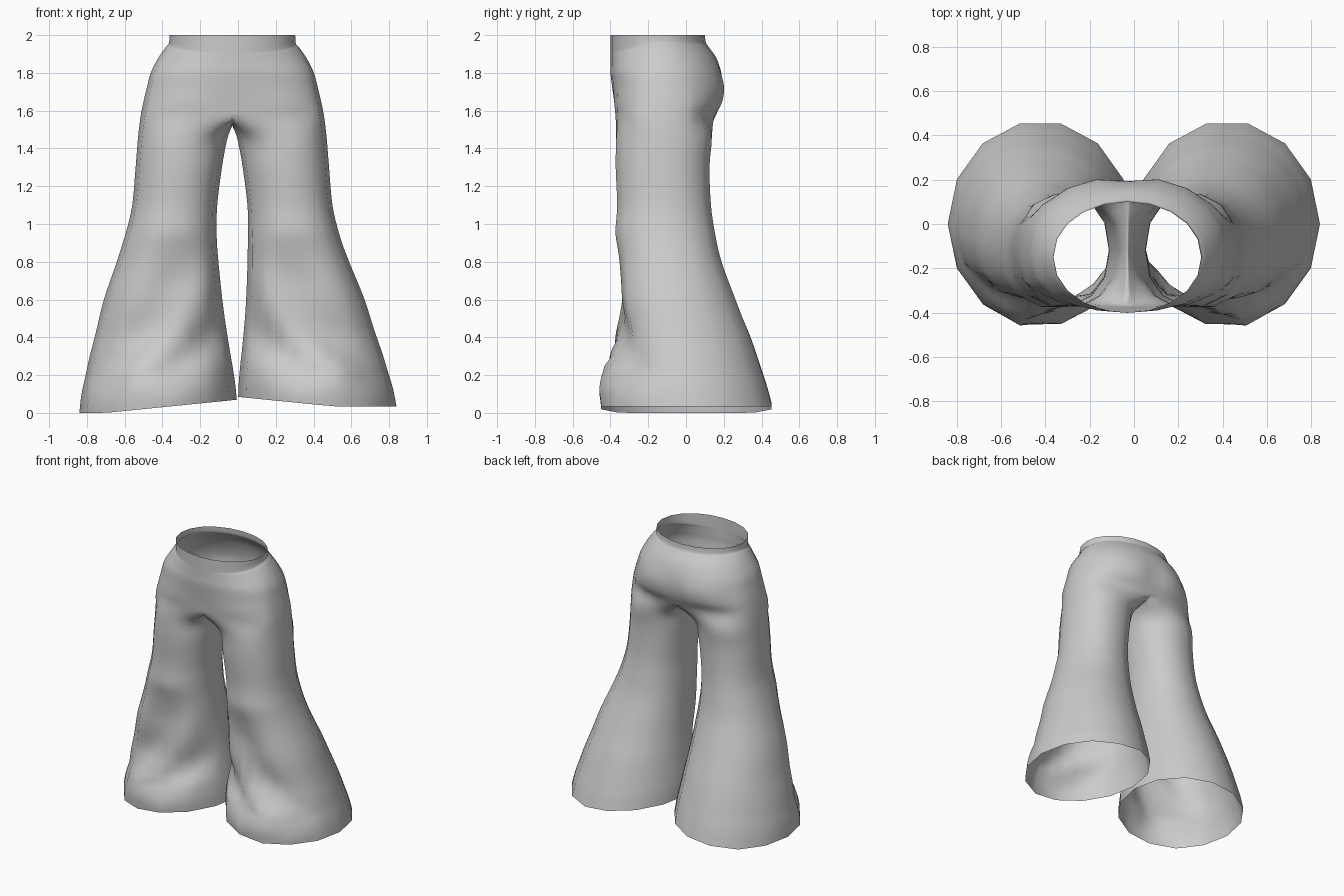
import bpy, bmesh, math
from mathutils import Vector

cube = bpy.data.objects.get("Cube")
if cube:
    bpy.data.objects.remove(cube)

OUTER, INNER, STEPS = 20, 8, 4
RING = OUTER + INNER

# Leg sections: height, inner x, outer x, front y, back y
LEG = [(0.0, .004, .84, -.46, .465), (.1, .01, .825, -.465, .44),
       (.2, .02, .80, -.44, .41), (.3, .032, .775, -.395, .38),
       (.42, .045, .74, -.365, .34), (.6, .063, .69, -.37, .27),
       (.8, .077, .615, -.37, .195), (.95, .083, .565, -.38, .16),
       (1.1, .08, .53, -.37, .138), (1.3, .055, .512, -.378, .13),
       (1.45, .027, .50, -.375, .142)]
# Hip sections: height, half width, front y, back y
HIP = [(1.56, .487, -.367, .15), (1.64, .472, -.378, .18), (1.72, .453, -.39, .19),
       (1.8, .432, -.40, .185), (1.88, .393, -.40, .16), (1.94, .353, -.40, .118),
       (1.96, .336, -.40, .105), (2.0, .333, -.40, .10)]


def power(v, e):
    return math.copysign(abs(v) ** e, v)


def gauss(v, width):
    return math.exp(-(v / width) ** 2)


def clamp(v):
    return max(0.0, min(1.0, v))


def section_y(s, e, z, yf, yb):
    """Front and back depth measured from the widest line of the section."""
    mid = -.12 * clamp(z) - .03 * clamp((z - 1.6) / .4)
    return mid + power(s, e) * (yb - mid if s > 0 else mid - yf)


def leg_ring(z, xin, xout, yf, yb):
    e = 1 - .1 * clamp(z)
    points = []
    for j in range(RING):
        a = math.tau * (j - OUTER / 2) / RING
        x = (xin + xout) / 2 + (xout - xin) / 2 * power(math.cos(a), e)
        points.append(Vector((x, section_y(math.sin(a), e, z, yf, yb), z)))
    return points


def hip_ring(z, w, yf, yb):
    points = []
    rise = clamp((z - 1.56) / .36)
    for j in range(OUTER + 1):
        a = math.pi * (j / OUTER - .5)
        x = w * math.cos(a) if 0 < j < OUTER else 0.0
        if a > 0:  # two rounded back halves
            y = section_y(math.sin(a), .62 + .33 * rise, z, yf, yb)
            y += .028 * gauss(x - .19, .13) * gauss(z - 1.7, .12)
        else:  # thighs carry on up the front
            y = section_y(math.sin(a), .5 + .45 * rise, z, yf, yb)
            y -= .02 * gauss(x - .26, .15) * gauss(z - 1.58, .13)
        # the waistband seam dips at the front
        dip = clamp((z - 1.8) / .12) * clamp((2 - z) / .035)
        points.append(Vector((x, y, z - .045 * dip * clamp((-.12 - y) / .28))))
    return points


def spline(points, i, t):
    a, b = points[max(i - 1, 0)], points[i]
    c, d = points[i + 1], points[min(i + 2, len(points) - 1)]
    return .5 * (2 * b + (c - a) * t + (2 * a - 5 * b + 4 * c - d) * t * t
                 + (3 * b - a - 3 * c + d) * t ** 3)


def drape(p, side):
    """Diagonal front fold, uneven hem and slight lean of the lower legs."""
    x, y, z = p
    if z < .95 and y < 0:
        ridge = .11 + .42 * clamp((.85 - z) / .65) ** 2
        window = clamp((z - .04) / .16) * clamp((.95 - z) / .25) * clamp(-y / .25)
        u = x - ridge
        y -= window * (.02 * gauss(u, .09) - .035 * gauss(u + .19, .13) - .04 * gauss(u - .2, .12))
    if side > 0:
        lift = .035 + .05 * clamp(1 - x / .5)
    else:
        lift = .07 * clamp(1 - x / .7)
    z += lift * clamp(1 - z / .5)
    return Vector((side * x - .03 * clamp(z / .9), y, z))


# Key rings from hem to waist; the crotch ring closes the inner arc on the centre line
rings = [leg_ring(*k) for k in LEG] + [hip_ring(*k) for k in HIP]
crotch = rings[len(LEG)]
back, front = crotch[OUTER].copy(), crotch[0].copy()
for k in range(1, INNER):
    t = k / INNER
    p = back.lerp(front, t)
    crotch.append(Vector((0, p.y, p.z - .04 * math.sin(math.pi * t))))

# Every second column lies flat between its neighbours, giving straight-sided openings
for ring in rings:
    for j in range(1, len(ring), 2):
        ring[j] = (ring[j - 1] + ring[(j + 1) % len(ring)]) / 2

columns = [[r[j] for r in rings if j < len(r)] for j in range(RING)]
top = len(LEG) * STEPS

bm = bmesh.new()
for side in (1, -1):
    grid = []
    for col_id, col in enumerate(columns):
        line = []
        for n in range((len(col) - 1) * STEPS + 1):
            i = min(n // STEPS, len(col) - 2)
            p = spline(col, i, n / STEPS - i)
            p.x = max(p.x, 0)
            if n >= top and col_id in (0, OUTER):
                p.x = 0
            line.append(bm.verts.new(drape(p, side)))
        grid.append(line)
    for j in range(RING):
        a, b = grid[j], grid[(j + 1) % RING]
        height = len(a) if j < OUTER else top + 1
        for n in range(height - 1):
            quad = [a[n], b[n], b[n + 1], a[n + 1]]
            bm.faces.new(quad if side > 0 else quad[::-1])
bmesh.ops.remove_doubles(bm, verts=bm.verts, dist=.0005)

mesh = bpy.data.meshes.new("flared_trousers")
bm.to_mesh(mesh)
bm.free()
mesh.polygons.foreach_set("use_smooth", [True] * len(mesh.polygons))

# Plain grey cloth
cloth = bpy.data.materials.new("grey_cloth")
cloth.use_nodes = True
grey = (.6, .6, .6, 1)
cloth.diffuse_color = grey
cloth.node_tree.nodes["Principled BSDF"].inputs["Base Color"].default_value = grey
mesh.materials.append(cloth)

trousers = bpy.data.objects.new("flared_trousers", mesh)
bpy.context.scene.collection.objects.link(trousers)
